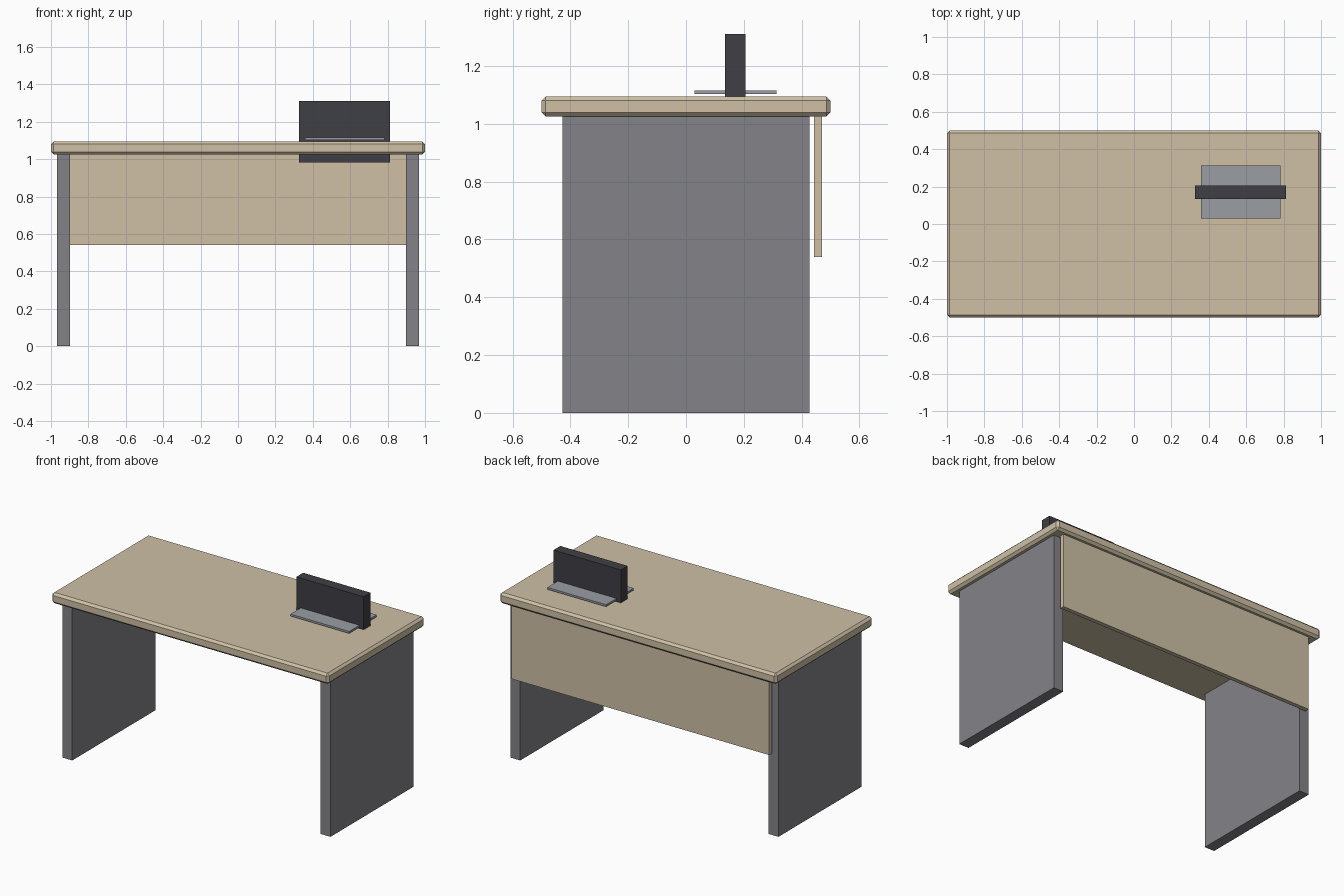
import bpy

if "Cube" in bpy.data.objects:
    bpy.data.objects.remove(bpy.data.objects["Cube"])


def material(name, rgb):
    mat = bpy.data.materials.new(name)
    mat.diffuse_color = (*rgb, 1)
    mat.use_nodes = True
    mat.node_tree.nodes["Principled BSDF"].inputs["Base Color"].default_value = mat.diffuse_color
    return mat


def box(name, low, high, mat):
    """Axis-aligned box between two corners."""
    centre = [(a + b) / 2 for a, b in zip(low, high)]
    bpy.ops.mesh.primitive_cube_add(size=1, location=centre)
    ob = bpy.context.object
    ob.name = name
    ob.scale = [b - a for a, b in zip(low, high)]
    bpy.ops.object.transform_apply(location=False, rotation=False, scale=True)
    ob.data.materials.append(mat)
    return ob


wood = material("pale_wood", (0.62, 0.53, 0.38))
grey = material("dark_grey", (0.23, 0.23, 0.25))
black = material("charcoal", (0.05, 0.05, 0.06))
metal = material("light_grey", (0.32, 0.34, 0.37))

# Desktop with chamfered edges
top = box("desktop", (-1, -0.5, 1.025), (1, 0.5, 1.095), wood)
bevel = top.modifiers.new("chamfer", "BEVEL")
bevel.width = 0.0145
bevel.segments = 1

# Slab legs
for side, name in ((-1, "left_leg"), (1, "right_leg")):
    x = side * 0.932
    box(name, (x - 0.035, -0.428, 0), (x + 0.035, 0.428, 1.025), grey)

# Modesty panel behind the legs
box("modesty_panel", (-0.93, 0.443, 0.54), (0.93, 0.471, 1.026), wood)

# Monitor sunk through the desktop, and its thin base plate
box("monitor", (0.327, 0.135, 0.982), (0.813, 0.205, 1.31), black)
box("monitor_base", (0.358, 0.029, 1.103), (0.782, 0.313, 1.116), metal)
